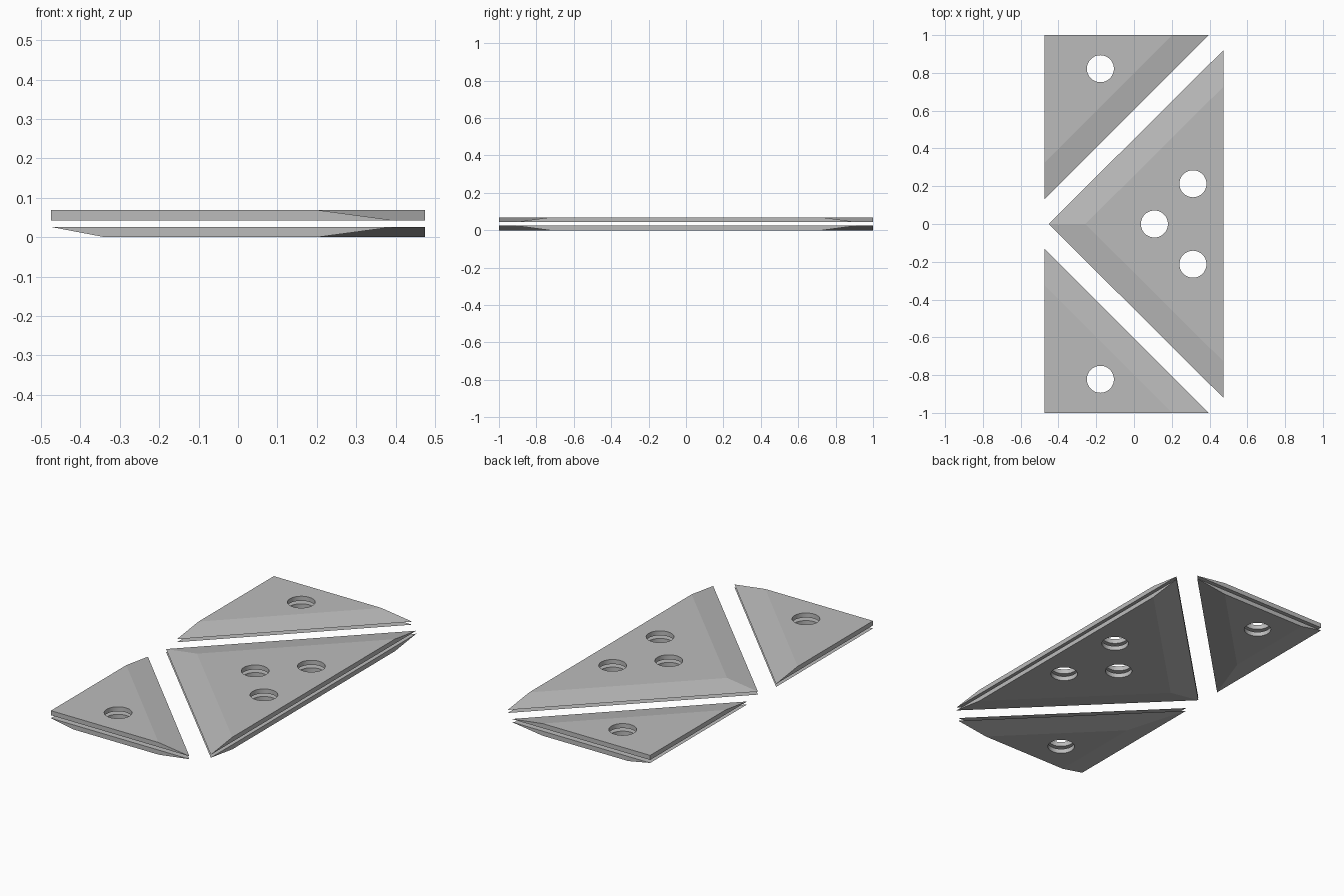
import bpy
import bmesh
from mathutils import Vector
from mathutils.geometry import intersect_line_line_2d, intersect_line_line

THICK = 0.026      # plate thickness
GAP_TOP = 0.069    # top of the upper layer
BEVEL = 0.137      # width of the sloped edges
HOLE_R = 0.0715

cube = bpy.data.objects.get("Cube")
if cube:
    bpy.data.objects.remove(cube, do_unlink=True)

grey = bpy.data.materials.new("plain grey")
grey.use_nodes = True
COLOUR = (0.5, 0.5, 0.5, 1)
grey.diffuse_color = COLOUR
grey.node_tree.nodes["Principled BSDF"].inputs["Base Color"].default_value = COLOUR


def inset(points, widths):
    """Move each edge of a counter-clockwise polygon inward by its own width."""
    n = len(points)
    lines = []
    for i in range(n):
        a, b = Vector(points[i]), Vector(points[(i + 1) % n])
        d = (b - a).normalized()
        shift = Vector((-d.y, d.x)) * widths[i]
        lines.append(((a + shift).to_3d(), (b + shift).to_3d()))
    return [intersect_line_line(*lines[i - 1], *lines[i])[0].to_2d() for i in range(n)]


def link_mesh(name, bm):
    bmesh.ops.recalc_face_normals(bm, faces=bm.faces)
    mesh = bpy.data.meshes.new(name)
    bm.to_mesh(mesh)
    bm.free()
    obj = bpy.data.objects.new(name, mesh)
    bpy.context.collection.objects.link(obj)
    return obj


def plate(name, points, widths, z_wide, z_narrow, holes):
    """Triangular plate with sloped edges and round through holes."""
    bm = bmesh.new()
    wide = [bm.verts.new((p[0], p[1], z_wide)) for p in points]
    narrow = [bm.verts.new((p.x, p.y, z_narrow)) for p in inset(points, widths)]
    bm.faces.new(wide)
    bm.faces.new(narrow)
    for i in range(len(points)):
        j = (i + 1) % len(points)
        bm.faces.new((wide[i], wide[j], narrow[j], narrow[i]))
    obj = link_mesh(name, bm)
    obj.data.materials.append(grey)

    # Drill the holes
    bm = bmesh.new()
    for x, y in holes:
        made = bmesh.ops.create_cone(bm, cap_ends=True, segments=48, radius1=HOLE_R,
                                     radius2=HOLE_R, depth=1)
        bmesh.ops.translate(bm, verts=made["verts"], vec=(x, y, 0))
    cutter = link_mesh("hole_cutter", bm)
    cutter.data.materials.append(grey)
    cutter.hide_render = True
    mod = obj.modifiers.new("holes", "BOOLEAN")
    mod.object = cutter
    mod.solver = "EXACT"
    bpy.ops.object.select_all(action="DESELECT")
    obj.select_set(True)
    bpy.context.view_layer.objects.active = obj
    bpy.ops.object.modifier_apply(modifier=mod.name)
    bpy.data.objects.remove(cutter, do_unlink=True)
    bpy.ops.object.shade_smooth_by_angle(angle=0.15)


# Outlines run counter-clockwise; edge i goes from point i to the next
big = [(-0.452, 0), (0.475, -0.922), (0.475, 0.922)]
big_holes = [(0.108, 0), (0.312, 0.213), (0.312, -0.213)]
front = [(-0.475, -1), (0.395, -1), (-0.475, -0.13)]
back = [(x, -y) for x, y in reversed(front)]
corner_hole = (-0.178, 0.822)

# Each layer: wide face height, narrow face height, slope on the outer left side
layers = {
    "upper": (GAP_TOP - THICK, GAP_TOP, 0),
    "lower": (THICK, 0, BEVEL),
}
for layer, (z_wide, z_narrow, side) in layers.items():
    plate(layer + "_large_plate", big, (BEVEL, 0, BEVEL), z_wide, z_narrow, big_holes)
    plate(layer + "_front_corner_plate", front, (0, BEVEL, side), z_wide, z_narrow,
          [(corner_hole[0], -corner_hole[1])])
    plate(layer + "_back_corner_plate", back, (BEVEL, 0, side), z_wide, z_narrow,
          [corner_hole])
